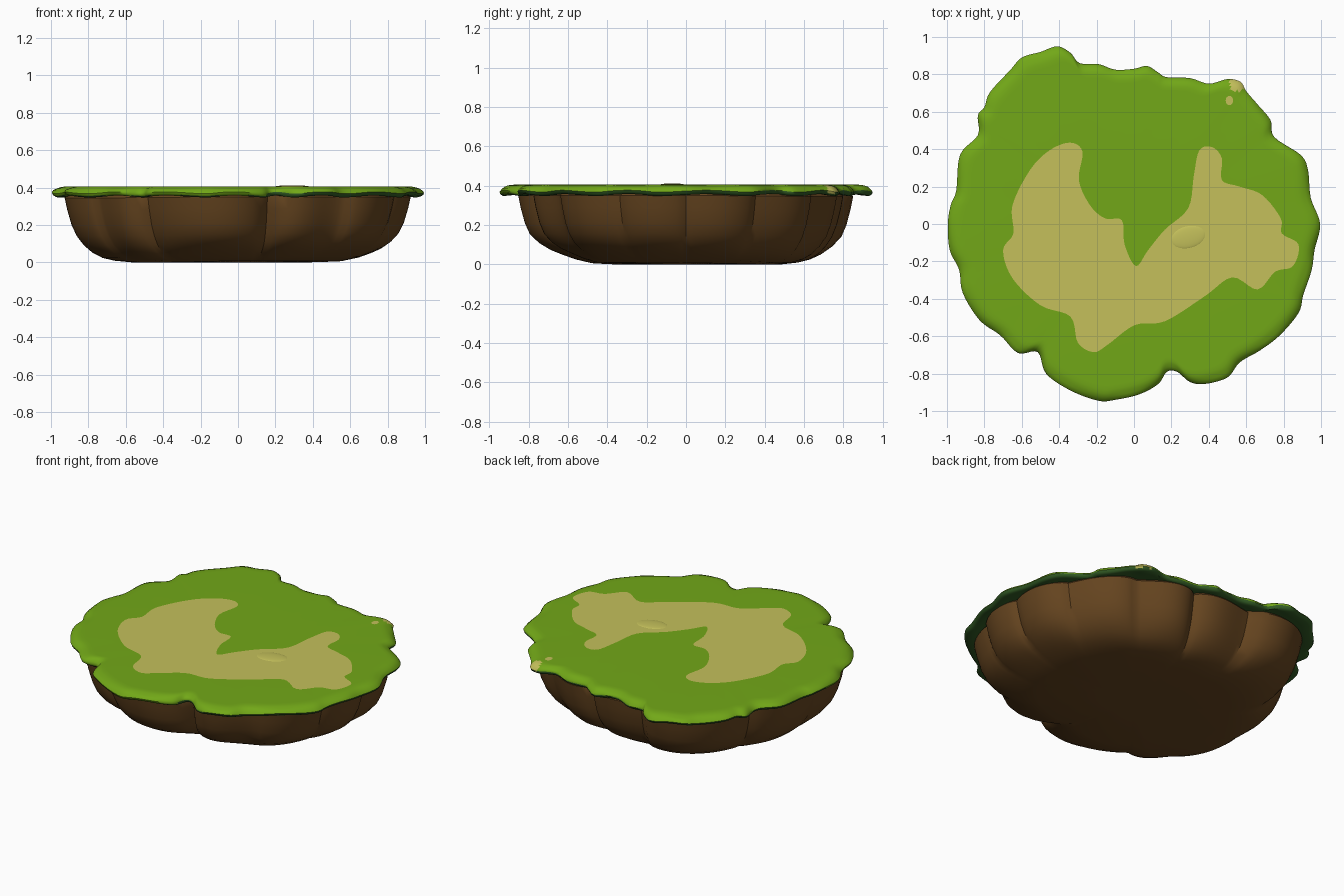
import bpy, bmesh, math
from mathutils import Vector

if "Cube" in bpy.data.objects:
    bpy.data.objects.remove(bpy.data.objects["Cube"])


def material(name, rgb):
    m = bpy.data.materials.new(name)
    m.diffuse_color = (*rgb, 1)
    m.use_nodes = True
    m.node_tree.nodes["Principled BSDF"].inputs["Base Color"].default_value = m.diffuse_color
    return m


GRASS = material("grass green", (0.168, 0.39, 0.009))
SHADE = material("dark moss green", (0.032, 0.105, 0.018))
SAND = material("dry sand", (0.555, 0.53, 0.105))
EARTH = material("earth brown", (0.132, 0.059, 0.014))


def smooth_loop(pts, steps):
    """Closed Catmull-Rom curve through 2D points."""
    out, n = [], len(pts)
    for i in range(n):
        p0, p1, p2, p3 = (Vector(pts[(i + k) % n]) for k in (-1, 0, 1, 2))
        for s in range(steps):
            t = s / steps
            out.append(0.5 * (2 * p1 + (p2 - p0) * t + (2 * p0 - 5 * p1 + 4 * p2 - p3) * t * t
                              + (3 * p1 - p0 - 3 * p2 + p3) * t ** 3))
    return out


def finish(name, bm, mats, angle=35):
    me = bpy.data.meshes.new(name)
    bm.to_mesh(me)
    bm.free()
    ob = bpy.data.objects.new(name, me)
    bpy.context.collection.objects.link(ob)
    for m in mats:
        me.materials.append(m)
    bpy.ops.object.select_all(action='DESELECT')
    ob.select_set(True)
    bpy.context.view_layer.objects.active = ob
    bpy.ops.object.shade_smooth_by_angle(angle=math.radians(angle))
    return ob


def loft(rings):
    """Closed solid skinned through equal-length rings of 3D points."""
    bm = bmesh.new()
    loops = [[bm.verts.new(p) for p in r] for r in rings]
    n = len(loops[0])
    for a, b in zip(loops, loops[1:]):
        for i in range(n):
            j = (i + 1) % n
            bm.faces.new((a[i], a[j], b[j], b[i]))
    bm.faces.new(loops[0])
    bm.faces.new(loops[-1])
    bmesh.ops.recalc_face_normals(bm, faces=bm.faces)
    return bm


def sheet(name, pts, z, mat):
    """Flat painted area facing up."""
    bm = bmesh.new()
    f = bm.faces.new([bm.verts.new((x, y, z)) for x, y in pts])
    f.normal_update()
    if f.normal.z < 0:
        f.normal_flip()
    bmesh.ops.triangulate(bm, faces=bm.faces[:])
    return finish(name, bm, [mat])


# earth body: lobes between creases (angle, crease radius, lobe radius)
LOBES = [(0, .89, .93), (24, .87, .88), (51, .82, .825), (78, .74, .80), (106, .80, .99),
         (150, .88, .94), (182, .91, .95), (212, .88, .89), (233, .80, .865),
         (283, .70, .85), (312, .86, .93), (338, .90, .935), (360, .89, .93)]
ARC = []
for (a0, c0, top), (a1, c1, _) in zip(LOBES, LOBES[1:]):
    for k in range(14):
        t = k / 14
        crease = c0 + (c1 - c0) * t
        ARC.append((math.radians(a0 + (a1 - a0) * t), crease + .05,
                    crease + (top - crease) * math.sin(math.pi * t) ** 0.7))
PROFILE = [(.97, .372), (1, .345), (.985, .28), (.96, .20), (.93, .14), (.885, .09),
           (.83, .05), (.77, .024), (.70, .009), (.6, 0), (.2, 0)]
body = []
for s, z in PROFILE:
    ring = []
    fade = .7 * min(1, max(0, (.93 - s) / .2))   # creases fade on the underside
    for a, even, r in ARC:
        r += (even - r) * fade
        # the underside lifts a little towards the front right
        lift = .035 * min(1, max(0, 1.3 * math.cos(a + .8))) * max(0, 1 - abs(s - .79) / .25)
        ring.append((s * r * math.cos(a), s * r * math.sin(a), z + lift))
    body.append(ring)
finish("earth_body", loft(body), [EARTH])

# grass cap: wavy outline with a rounded, drooping rim
OUTLINE = [(.995, 0), (.945, .14), (.93, .29), (.89, .37), (.75, .465), (.73, .555), (.66, .64),
           (.60, .71), (.57, .76), (.50, .775), (.40, .75), (.30, .78), (.175, .785), (.13, .81),
           (.07, .845), (0, .83), (-.10, .825), (-.19, .855), (-.29, .86), (-.34, .915),
           (-.41, .95), (-.5, .92), (-.6, .89), (-.66, .825), (-.77, .705), (-.80, .625),
           (-.835, .58), (-.835, .475), (-.93, .37), (-.95, .18), (-.98, .10), (-.995, 0),
           (-.985, -.14), (-.935, -.245), (-.915, -.37), (-.825, -.515), (-.715, -.595),
           (-.62, -.69), (-.515, -.685), (-.47, -.80), (-.34, -.89), (-.19, -.945), (-.10, -.94),
           (.03, -.91), (.13, -.855), (.175, -.79), (.23, -.79), (.30, -.845), (.38, -.855),
           (.5, -.82), (.565, -.74), (.675, -.675), (.78, -.595), (.88, -.475), (.905, -.38),
           (.95, -.245), (.965, -.14)]
edge = smooth_loop(OUTLINE, 5)
RIM = [(.5, .405), (.91, .405), (.935, .4045), (.955, .401), (.975, .394), (.992, .383), (1, .372),
       (.995, .360), (.98, .352), (.94, .356), (.88, .362), (.5, .362)]
cap = []
for s, z in RIM:
    ring = []
    for i, p in enumerate(edge):
        wave = 0.005 * math.sin(i * 0.42) if .94 <= s and z < .385 else 0
        ring.append((p.x * s, p.y * s, z + wave))
    cap.append(ring)
bm = loft(cap)
bm.normal_update()
for f in bm.faces:
    c = f.calc_center_median()
    # dark underside, reaching higher on the rim away from the front left
    limit = .357 if c.y < 0 and c.x < .15 else .374
    if f.normal.z < 0.3 and c.z < limit:
        f.material_index = 2
    # dry spot on the back right rim
    if len(f.verts) == 4 and c.z > .362 and (c.xy - Vector((.555, .755))).length < .045:
        f.material_index = 1
finish("grass_cap", bm, [GRASS, SAND, SHADE], 50)

# sand patch on top
PATCH = [(-.34, .435), (-.275, .385), (-.295, .235), (-.235, .10), (-.155, .03), (-.065, .02),
         (-.05, -.11), (.01, -.225), (.075, -.14), (.165, -.03), (.29, .085), (.32, .26),
         (.35, .395), (.42, .41), (.47, .35), (.47, .235), (.565, .20), (.685, .155),
         (.785, .03), (.79, -.05), (.88, -.11), (.85, -.225), (.755, -.255), (.66, -.35),
         (.525, -.285), (.38, -.385), (.165, -.52), (.005, -.54), (-.14, -.645), (-.215, -.685),
         (-.30, -.635), (-.34, -.495), (-.5, -.435), (-.65, -.29), (-.70, -.14), (-.645, -.05),
         (-.65, .10), (-.555, .29), (-.45, .395)]
sheet("sand_patch", smooth_loop(PATCH, 5), .406, SAND)
sheet("sand_spot", [(.51 + .02 * math.cos(k * math.pi / 8), .66 + .025 * math.sin(k * math.pi / 8))
                    for k in range(16)], .406, SAND)

# low mound on the sand
bpy.ops.mesh.primitive_uv_sphere_add(segments=24, ring_count=12, radius=1,
                                     location=(.29, -.07, .404), rotation=(0, 0, .25))
mound = bpy.context.object
mound.name = "sand_mound"
mound.scale = (.095, .06, .008)
mound.data.materials.append(SAND)
bpy.ops.object.shade_smooth_by_angle(angle=math.radians(60))
